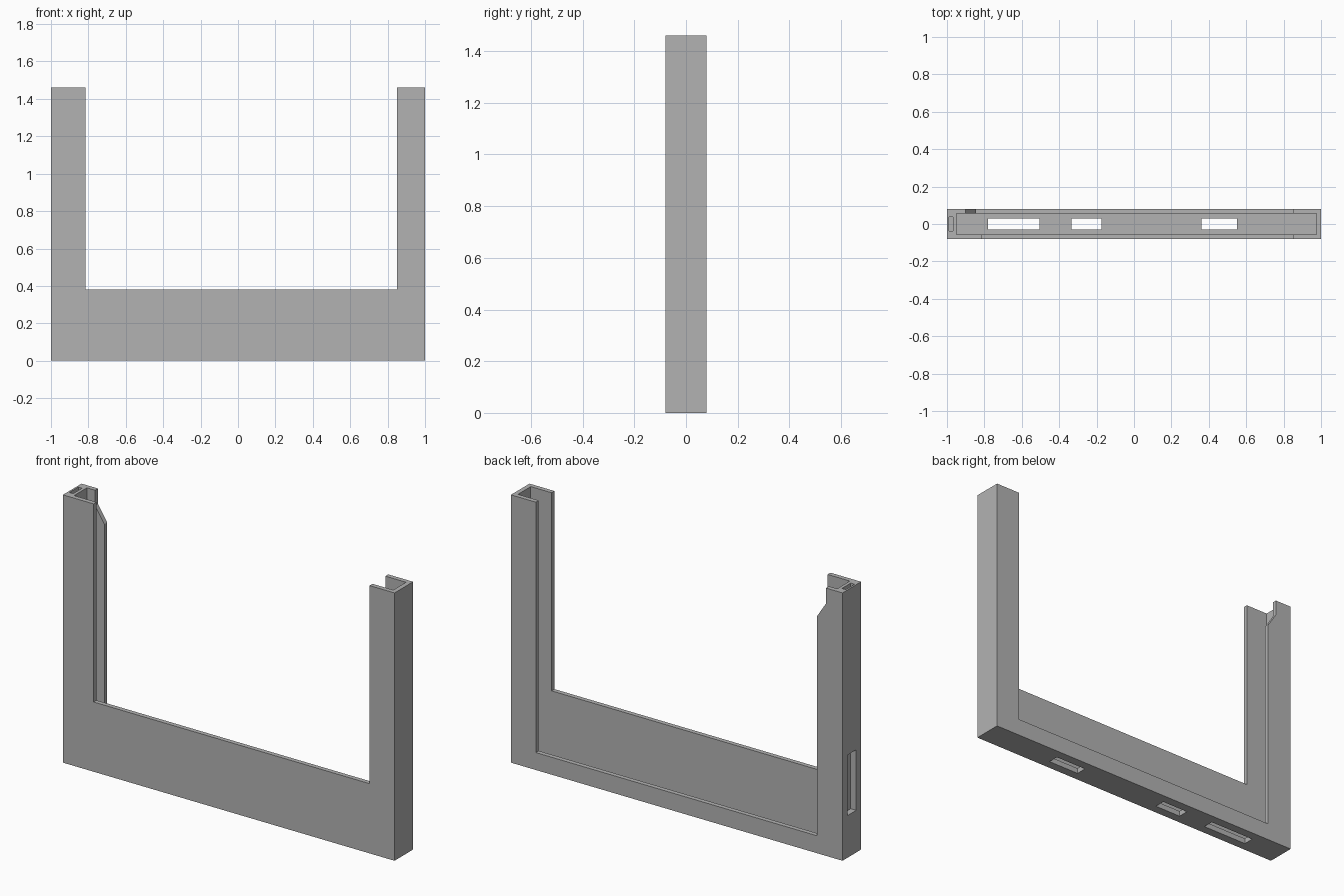
import bpy, bmesh

if "Cube" in bpy.data.objects:
    bpy.data.objects.remove(bpy.data.objects["Cube"])


def prism(name, profile, y0, y1):
    """Extrude an x-z profile from y0 to y1."""
    bm = bmesh.new()
    face = bm.faces.new([bm.verts.new((x, y0, z)) for x, z in profile])
    ext = bmesh.ops.extrude_face_region(bm, geom=[face])
    verts = [v for v in ext["geom"] if isinstance(v, bmesh.types.BMVert)]
    bmesh.ops.translate(bm, verts=verts, vec=(0, y1 - y0, 0))
    bmesh.ops.recalc_face_normals(bm, faces=bm.faces)
    mesh = bpy.data.meshes.new(name)
    bm.to_mesh(mesh)
    bm.free()
    ob = bpy.data.objects.new(name, mesh)
    bpy.context.collection.objects.link(ob)
    return ob


def rect(x0, x1, z0, z1):
    return [(x0, z0), (x1, z0), (x1, z1), (x0, z1)]


HALF, INNER, TOP = 0.08, 0.055, 1.46

# Solid block that becomes the U-shaped channel frame
frame = prism("channel_frame", rect(-1, 1, 0, TOP), -HALF, HALF)

cutters = [
    # Hollow between front and back walls
    prism("cavity_cutter", rect(-0.95, 0.975, 0.03, 2), -INNER, INNER),
    # Tall front wall leaves a high sill
    prism("front_opening_cutter", rect(-0.815, 0.85, 0.38, 2), -0.2, 0),
    # Back wall has a low lip and a sloped notch at the top of one post
    prism("back_opening_cutter",
          [(-0.845, 0.095), (0.85, 0.095), (0.85, 2), (-0.9, 2),
           (-0.9, 1.375), (-0.845, 1.29)], 0, 0.2),
    # Cable slot down the left wall, opening into a side recess
    prism("side_slot_cutter",
          [(-1.1, 0.23), (-0.967, 0.23), (-0.967, 2), (-0.99, 2),
           (-0.99, 0.56), (-1.1, 0.56)], -0.038, 0.038),
]

# Openings through the floor
for x0, x1 in ((-0.78, -0.505), (-0.335, -0.175), (0.36, 0.55)):
    cutters.append(prism("floor_hole_cutter", rect(x0, x1, -0.1, 0.06), -0.03, 0.03))

for cutter in cutters:
    cutter.hide_render = True
    mod = frame.modifiers.new(cutter.name, "BOOLEAN")
    mod.operation = "DIFFERENCE"
    mod.solver = "EXACT"
    mod.object = cutter

# Bake the cuts and remove the helpers
bpy.context.view_layer.update()
deps = bpy.context.evaluated_depsgraph_get()
baked = bpy.data.meshes.new_from_object(frame.evaluated_get(deps))
frame.modifiers.clear()
frame.data = baked
for cutter in cutters:
    bpy.data.objects.remove(cutter)

# Single grey finish
grey = bpy.data.materials.new("plain_grey")
grey.diffuse_color = (0.45, 0.45, 0.45, 1)
grey.use_nodes = True
grey.node_tree.nodes["Principled BSDF"].inputs["Base Color"].default_value = grey.diffuse_color
frame.data.materials.clear()
frame.data.materials.append(grey)
